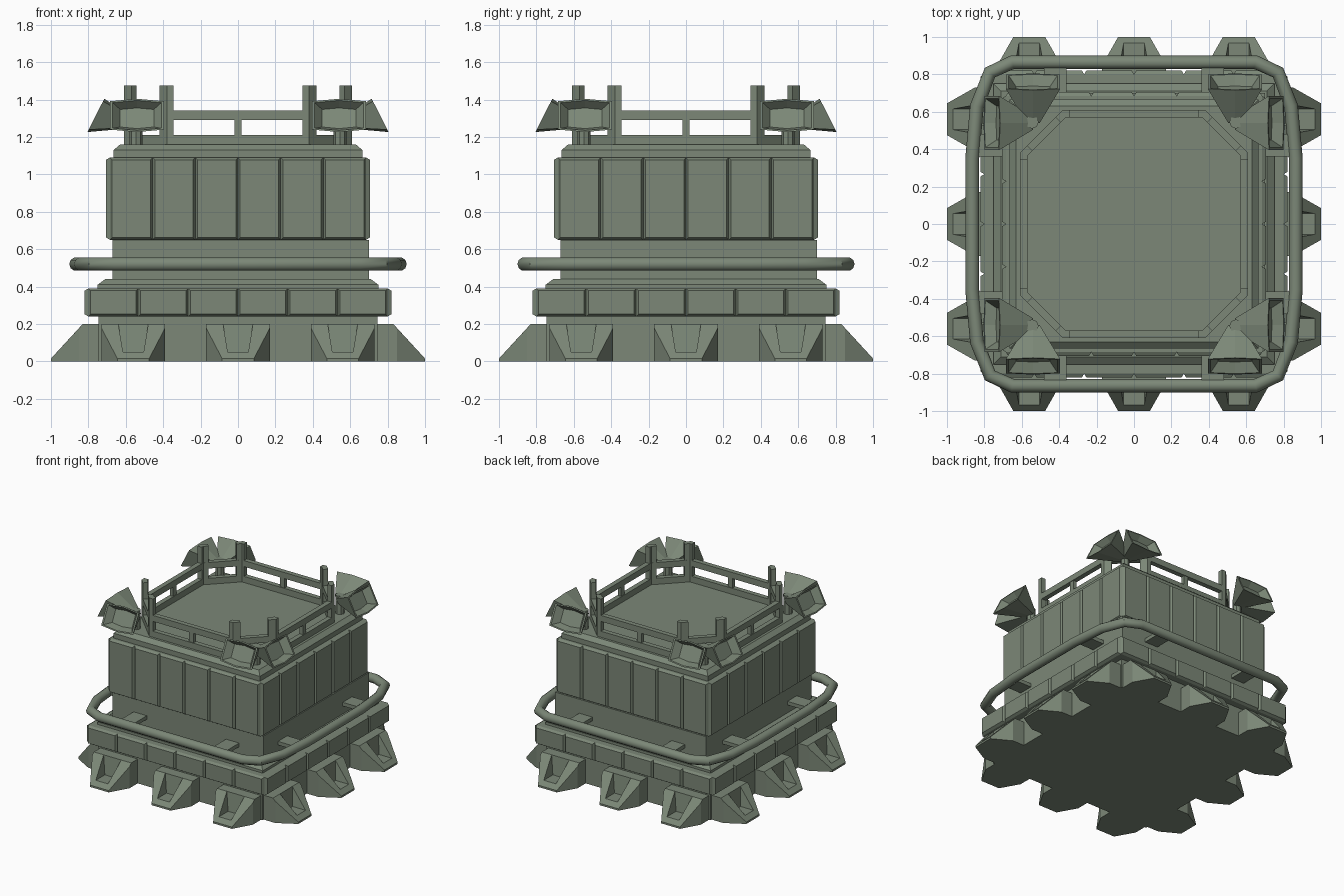
import bpy, bmesh, math
from mathutils import Matrix, Vector

if "Cube" in bpy.data.objects:
    bpy.data.objects.remove(bpy.data.objects["Cube"])

green = bpy.data.materials.new("grey_green")
green.use_nodes = True
COLOR = (0.2, 0.245, 0.185, 1)
green.diffuse_color = COLOR
green.node_tree.nodes["Principled BSDF"].inputs["Base Color"].default_value = COLOR

QUARTERS = [Matrix.Rotation(k * math.pi / 2, 4, 'Z') for k in range(4)]
# Mirror across the corner diagonal: (x, y) -> (-y, -x)
DIAGONAL = Matrix(((0, -1, 0, 0), (-1, 0, 0, 0), (0, 0, 1, 0), (0, 0, 0, 1)))
CORNERS = [q @ m for q in QUARTERS for m in (Matrix(), DIAGONAL)]


def finish(name, bm):
    bmesh.ops.recalc_face_normals(bm, faces=bm.faces)
    mesh = bpy.data.meshes.new(name)
    bm.to_mesh(mesh)
    bm.free()
    mesh.materials.append(green)
    obj = bpy.data.objects.new(name, mesh)
    bpy.context.collection.objects.link(obj)
    return obj


def loft(bm, rings, mats=(Matrix(),), closed=False):
    """Skin equal rings of points, capped at the ends or closed into a loop."""
    for m in mats:
        vs = [[bm.verts.new(m @ Vector(p)) for p in ring] for ring in rings]
        n = len(vs[0])
        pairs = list(zip(vs, vs[1:])) + ([(vs[-1], vs[0])] if closed else [])
        for a, b in pairs:
            for i in range(n):
                j = (i + 1) % n
                bm.faces.new((a[i], a[j], b[j], b[i]))
        if not closed:
            bm.faces.new(vs[0])
            bm.faces.new(vs[-1])


def rect(x0, x1, y0, y1, z):
    return [(x0, y0, z), (x1, y0, z), (x1, y1, z), (x0, y1, z)]


def flat(points, z):
    return [(x, y, z) for x, y in points]


def box(bm, x, y, z, mats=(Matrix(),)):
    loft(bm, [rect(*x, *y, h) for h in z], mats)


def tiers(name, profile):
    """Square block from (half width, height) steps."""
    bm = bmesh.new()
    loft(bm, [rect(-h, h, -h, h, z) for h, z in profile])
    finish(name, bm)


def panel_band(name, half, z0, z1, count, depth=0.02, cut=0.012):
    """Row of chamfered plates round all four sides."""
    bm = bmesh.new()
    step = 2 * half / count
    for i in range(count):
        x0, x1 = -half + i * step, -half + (i + 1) * step
        rings = []
        for y, c in ((half - 0.01, 0), (half, 0), (half + depth, cut)):
            rings.append([(x0 + c, -y, z0 + c), (x1 - c, -y, z0 + c),
                          (x1 - c, -y, z1 - c), (x0 + c, -y, z1 - c)])
        loft(bm, rings, QUARTERS)
    finish(name, bm)


# Main stacked body
tiers("base_block", [(0.745, 0), (0.745, 0.24)])
tiers("belt_core", [(0.80, 0.24), (0.80, 0.39)])
tiers("lower_step", [(0.75, 0.39), (0.75, 0.41), (0.71, 0.44)])
tiers("upper_core", [(0.685, 0.65), (0.685, 1.09)])
tiers("roof_cap", [(0.665, 1.09), (0.665, 1.13), (0.63, 1.16)])
bm = bmesh.new()
box(bm, (-0.67, 0.70), (-0.67, 0.70), (0.43, 0.65))
finish("neck_block", bm)
panel_band("belt_panels", 0.80, 0.24, 0.39, 6)
panel_band("wall_panels", 0.685, 0.65, 1.09, 6)

# Feet: sloped buttresses with a pocket; capitals right side, lower case left
CORNER = {"A": (0.17, 0.70, 0), "B": (0.17, 0.85, 0), "C": (0.085, 1, 0),
          "D": (0.17, 0.70, 0.2), "E": (0.17, 0.83, 0.2), "F": (0.17, 0.85, 0.178),
          "G": (0.085, 1, 0.015), "P": (0.08, 0.83, 0.2),
          "Q": (0.055, 0.968, 0.05), "R": (0.055, 0.85, 0.05)}
PAIRED = ["ABFED", "BCGF", "EFGQP", "PQR"]
FACES = PAIRED + [f.lower() for f in PAIRED]
FACES += ["CcgG", "GgqQ", "QqrR", "RrpP", "DEPped", "ABCcba", "DdaA"]
bm = bmesh.new()
for q in QUARTERS:
    for cx in (-0.56, 0, 0.56):
        v = {}
        for key, (x, y, z) in CORNER.items():
            v[key] = bm.verts.new(q @ Vector((cx + x, -y, z)))
            v[key.lower()] = bm.verts.new(q @ Vector((cx - x, -y, z)))
        for f in FACES:
            bm.faces.new([v[c] for c in f])
finish("feet", bm)

# Bumper tube around the neck
quarter = [(0.865, 0.35), (0.84, 0.63), (0.77, 0.81), (0.65, 0.865)]
path = quarter + [(-x, y) for x, y in reversed(quarter)]
path += [(-x, -y) for x, y in path]
curve = bpy.data.curves.new("bumper_tube", 'CURVE')
curve.dimensions = '3D'
curve.bevel_depth = 0.037
curve.bevel_resolution = 3
spline = curve.splines.new('POLY')
spline.points.add(len(path) - 1)
for point, (x, y) in zip(spline.points, path):
    point.co = (x, y, 0.52, 1)
spline.use_cyclic_u = True
curve.materials.append(green)
tube = bpy.data.objects.new("bumper_tube", curve)
bpy.context.collection.objects.link(tube)
bpy.ops.object.select_all(action='DESELECT')
tube.select_set(True)
bpy.context.view_layer.objects.active = tube
bpy.ops.object.convert(target='MESH')
bpy.ops.object.shade_smooth_by_angle(angle=math.radians(40))

# Brackets holding the tube
bm = bmesh.new()
for x in (-0.42, 0.42):
    box(bm, (x - 0.06, x + 0.06), (-0.86, -0.66), (0.505, 0.535), QUARTERS)
finish("tube_brackets", bm)


# Octagonal railing
def octagon(r, c):
    pts = []
    for q in QUARTERS:
        pts += [tuple((q @ Vector((x, -r, 0))).xy) for x in (-c, c)]
    return pts


outer, inner = octagon(0.61, 0.38), octagon(0.57, 0.363)
for name, z0, z1 in (("railing_kerb", 1.155, 1.21), ("railing_bar", 1.29, 1.34)):
    bm = bmesh.new()
    loft(bm, [flat(outer, z0), flat(outer, z1), flat(inner, z1), flat(inner, z0)],
         closed=True)
    finish(name, bm)

bent = [(0.345, -0.61), (0.38, -0.61), (0.42, -0.57),
        (0.392, -0.542), (0.363, -0.57), (0.345, -0.57)]
bm = bmesh.new()
loft(bm, [flat(bent, 1.155), flat(bent, 1.475)], CORNERS)
finish("railing_posts", bm)
bm = bmesh.new()
box(bm, (-0.02, 0.02), (-0.605, -0.575), (1.2, 1.3), QUARTERS)
finish("railing_middle_posts", bm)

# Twin floodlights on each roof corner
HEX = [(-0.145, -0.085), (0, -0.1), (0.145, -0.085),
       (0.145, 0.085), (0, 0.1), (-0.145, 0.085)]


def horn_ring(y, z, scale):
    return [(0.54 + u * scale, y + 0.45 * v * scale, z + 0.89 * v * scale)
            for u, v in HEX]


bm = bmesh.new()
loft(bm, [horn_ring(-0.55, 1.27, 0.25), horn_ring(-0.76, 1.315, 1),
          horn_ring(-0.76, 1.315, 0.9), horn_ring(-0.71, 1.3, 0.62)], CORNERS)
finish("floodlights", bm)

bm = bmesh.new()
disc = [(0.545 + 0.035 * math.cos(a * math.pi / 4),
         -0.545 + 0.035 * math.sin(a * math.pi / 4)) for a in range(8)]
loft(bm, [flat(disc, 1.155), flat(disc, 1.31)], QUARTERS)
finish("floodlight_posts", bm)
